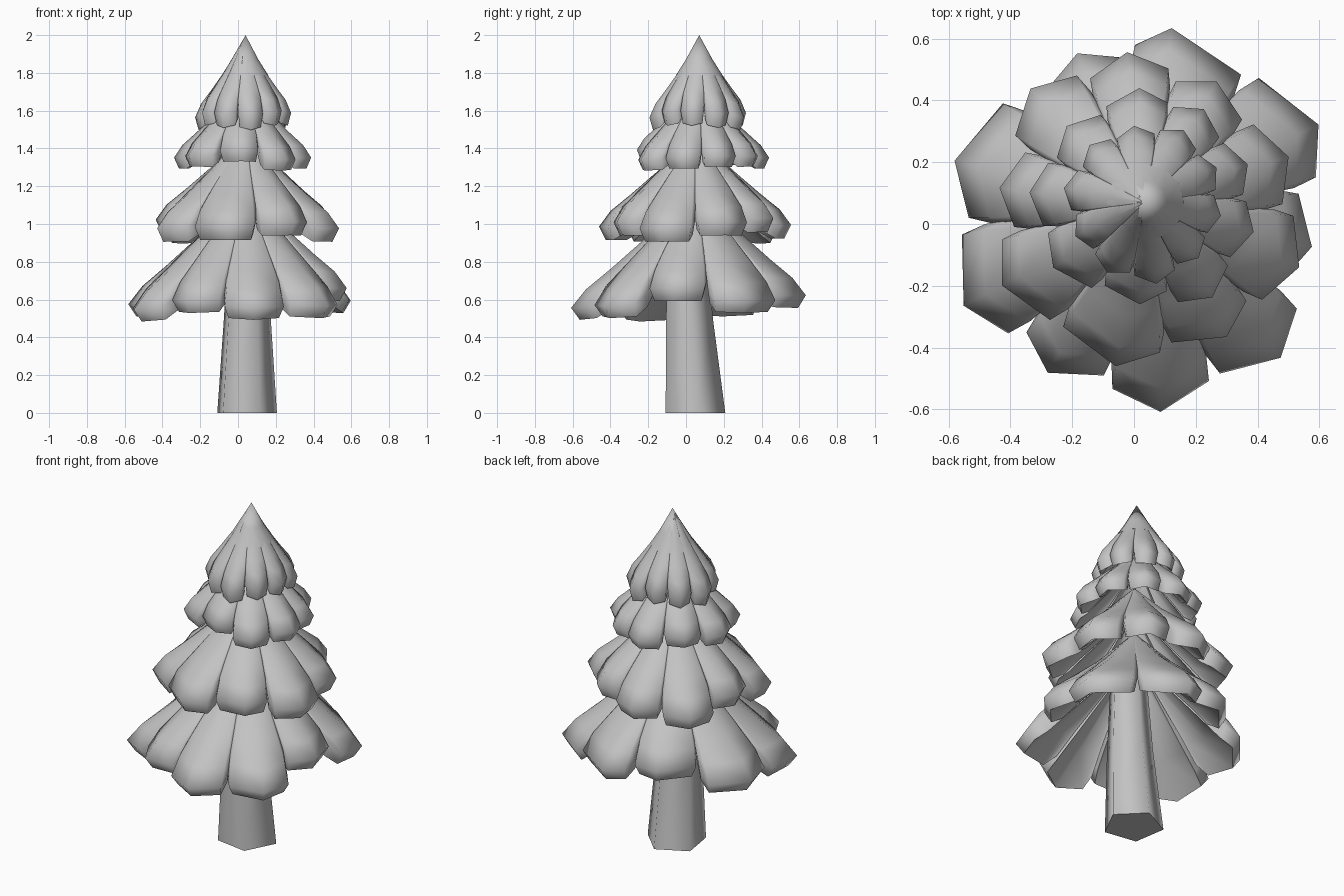
import bpy, bmesh
from math import cos, sin, radians

cube = bpy.data.objects.get("Cube")
if cube:
    bpy.data.objects.remove(cube)

grey = bpy.data.materials.new("plain_grey")
grey.use_nodes = True
grey.diffuse_color = (0.55, 0.55, 0.55, 1)
bsdf = grey.node_tree.nodes["Principled BSDF"]
bsdf.inputs["Base Color"].default_value = (0.55, 0.55, 0.55, 1)
bsdf.inputs["Roughness"].default_value = 0.8


def finish(bm, name):
    bmesh.ops.recalc_face_normals(bm, faces=bm.faces)
    mesh = bpy.data.meshes.new(name)
    bm.to_mesh(mesh)
    bm.free()
    mesh.materials.append(grey)
    obj = bpy.data.objects.new(name, mesh)
    bpy.context.collection.objects.link(obj)
    bpy.ops.object.select_all(action='DESELECT')
    obj.select_set(True)
    bpy.context.view_layer.objects.active = obj
    bpy.ops.object.shade_smooth_by_angle(angle=radians(78))


# Across one bough: (side position, how far that part of the end reaches)
COLUMNS = [(-1, .78), (-.88, .90), (0, 1), (.88, .90), (1, .78)]


def add_bough(bm, centre, apex, drop, lip, dome, angle, left, right, reach, skew):
    """One thick, domed, pointed flap hanging from the tier apex."""
    # Along the bough: (distance out, drop below the top surface, width)
    rows = [(.04, 0, 1), (.4, 0, 1), (.68, 0, 1), (.88, 0, 1), (1, lip * .35, .98),
            (.93, lip * 1.35, .9), (.65, lip * 1.35, .88), (.1, lip * 1.4, .88)]
    grid = []
    for t, sink, width in rows:
        line = []
        for u, end in COLUMNS:
            side = u * width * (right if u > 0 else left)
            a = radians(angle + side + (skew if u == 0 else 0))
            s = t * (1 + (end - 1) * min(1, t * 1.1))
            z = apex - drop * s ** .83 - dome * t * t * u * u - sink
            line.append(bm.verts.new((centre[0] + reach * s * cos(a),
                                      centre[1] + reach * s * sin(a), z)))
        grid.append(line)
    n = len(grid)
    for i in range(n):
        lower, upper = grid[i], grid[(i + 1) % n]
        for j in range(len(COLUMNS) - 1):
            bm.faces.new((lower[j], lower[j + 1], upper[j + 1], upper[j]))
    # Side walls close each flap
    for j in (0, -1):
        for i in range(n // 2 - 1):
            bm.faces.new((grid[i][j], grid[i + 1][j], grid[n - 2 - i][j], grid[n - 1 - i][j]))


def tier(name, centre, apex, drop, size, lip, dome, boughs):
    bm = bmesh.new()
    count = len(boughs)
    for i, (angle, reach, skew) in enumerate(boughs):
        before = (angle - boughs[i - 1][0]) % 360
        after = (boughs[(i + 1) % count][0] - angle) % 360
        add_bough(bm, centre, apex, drop * reach / size, lip, dome,
                  angle, before / 2 + .5, after / 2 + .5, reach, skew)
    finish(bm, name)


# Four tiers of boughs, each bough as (direction, reach, sideways shift of the point)
tier("bottom_boughs", (.04, .05), 1.22, .61, .64, .10, .06,
     [(-86, .66, 0), (-50, .65, 2), (-13, .55, 0), (29, .62, -3), (75, .59, 7),
      (118, .55, -4), (164, .64, 2), (207, .67, 1), (241, .62, -2)])
tier("lower_middle_boughs", (.04, .05), 1.50, .46, .50, .10, .055,
     [(-60, .49, 2), (-21, .53, 0), (20, .49, 0), (61, .47, 0), (97, .51, 0),
      (134, .54, 0), (172, .48, 0), (208, .53, 0), (256, .52, 3)])
tier("upper_middle_boughs", (.03, .07), 1.76, .37, .36, .08, .045,
     [(-92, .33, 0), (-54, .38, 0), (-15, .37, 0), (20, .36, 0), (57, .36, 0),
      (92, .37, 0), (135, .35, 0), (175, .37, 0), (216, .36, 0)])
tier("top_boughs", (.035, .07), 2.0, .38, .25, .09, .025,
     [(-10 + i * 36, .258 + .008 * (i % 3 - 1), 0) for i in range(10)])

# Smooth crown joining the tops of the highest boughs
bm = bmesh.new()
tip = bm.verts.new((.04, .07, 2.0))
rings = [[bm.verts.new((.037 + r * cos(radians(a)), .07 + r * sin(radians(a)), z))
          for a in range(0, 360, 30)] for r, z in [(.07, 1.872), (.125, 1.785)]]
for i in range(len(rings[0])):
    bm.faces.new((tip, rings[0][i - 1], rings[0][i]))
    bm.faces.new((rings[0][i - 1], rings[1][i - 1], rings[1][i], rings[0][i]))
bm.faces.new(rings[1])
finish(bm, "crown_tip")

# Tapered five-sided trunk
bm = bmesh.new()
rings = []
for z, x, y, r in [(0, .04, .042, .168), (.5, .043, .012, .132), (1.1, .045, 0, .095)]:
    rings.append([bm.verts.new((x + r * cos(radians(a)), y + r * sin(radians(a)), z))
                  for a in range(9, 369, 72)])
for low, high in zip(rings, rings[1:]):
    for i in range(5):
        bm.faces.new((low[i - 1], low[i], high[i], high[i - 1]))
bm.faces.new(rings[0])
bm.faces.new(rings[-1])
finish(bm, "trunk")
